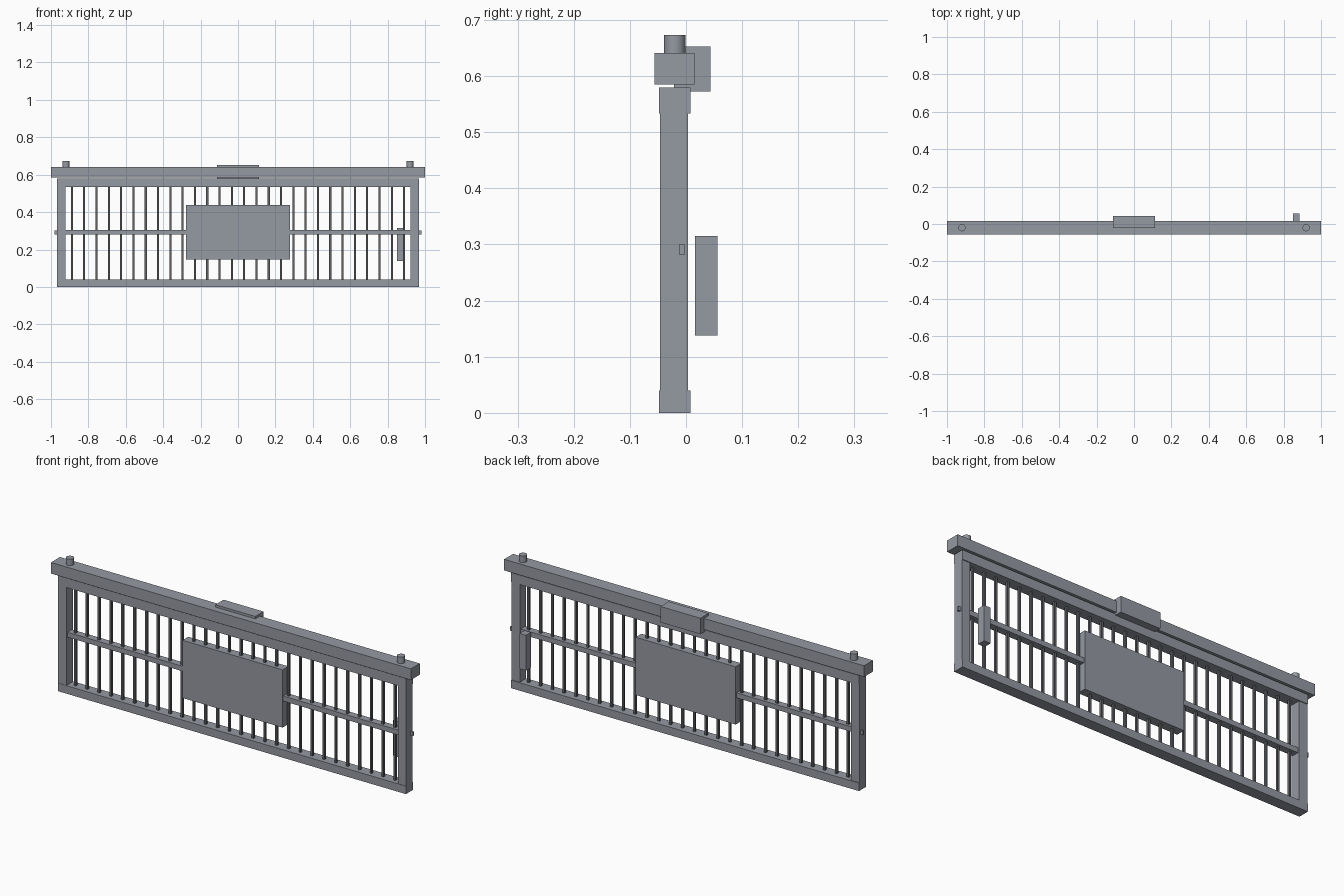
import bpy

if "Cube" in bpy.data.objects:
    bpy.data.objects.remove(bpy.data.objects["Cube"])


def material(name, color):
    mat = bpy.data.materials.new(name)
    mat.diffuse_color = (*color, 1)
    mat.use_nodes = True
    mat.node_tree.nodes["Principled BSDF"].inputs["Base Color"].default_value = mat.diffuse_color
    return mat


steel = material("steel", (0.30, 0.32, 0.36))
dark_steel = material("dark_steel", (0.12, 0.125, 0.135))


def box(name, x0, x1, y0, y1, z0, z1, mat=steel):
    """Flat-faced block given by its extents."""
    x, y, z = (x0 + x1) / 2, (y0 + y1) / 2, (z0 + z1) / 2
    bpy.ops.mesh.primitive_cube_add(size=1, location=(x, y, z))
    ob = bpy.context.object
    ob.name = name
    ob.scale = (x1 - x0, y1 - y0, z1 - z0)
    bpy.ops.object.transform_apply(location=False, rotation=False, scale=True)
    ob.data.materials.append(mat)
    return ob


# Outer frame
box("bottom_beam", -0.967, 0.967, -0.048, 0.008, 0, 0.04)
box("top_beam", -0.967, 0.967, -0.048, 0.008, 0.533, 0.58)

# Header track and its central lock housing
box("header_track", -1, 1, -0.056, 0.015, 0.585, 0.641)
box("lock_housing", -0.111, 0.111, -0.021, 0.044, 0.573, 0.653)

# Mirrored posts, side pins and hanger pegs
for side, s in (("left", -1), ("right", 1)):
    box(side + "_post", *sorted((s * 0.967, s * 0.921)), -0.046, 0.004, 0.04, 0.533)
    box(side + "_pin", *sorted((s * 0.981, s * 0.96)), -0.012, -0.003, 0.281, 0.301)
    bpy.ops.mesh.primitive_cylinder_add(vertices=24, radius=0.019, depth=0.043,
                                        location=(s * 0.92, -0.02, 0.652))
    peg = bpy.context.object
    peg.name = side + "_hanger_peg"
    peg.data.materials.append(steel)
    bpy.ops.object.shade_smooth_by_angle()

# Vertical bars
count = 28
for i in range(count):
    x = -0.888 + 1.776 * i / (count - 1)
    box(f"bar_{i + 1:02d}", x - 0.0055, x + 0.0055, -0.0265, -0.0155, 0.035, 0.538,
        dark_steel)

# Cross rail, centre plate and rear handle
box("cross_rail", -0.921, 0.921, -0.039, -0.003, 0.28, 0.305)
box("centre_plate", -0.278, 0.278, -0.043, 0.003, 0.148, 0.438)
box("rear_handle", 0.85, 0.886, 0.016, 0.056, 0.138, 0.315)
